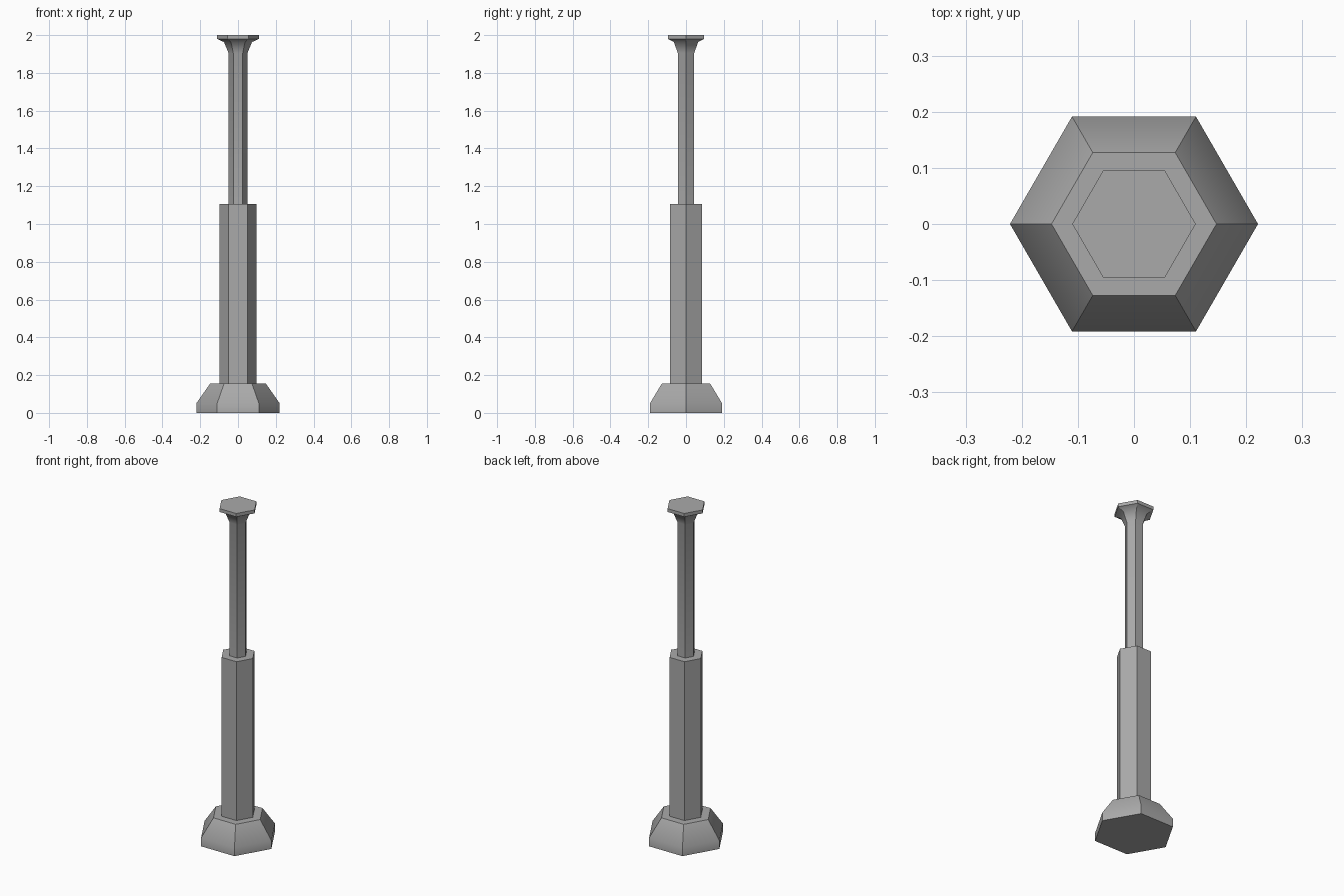
import bpy
import bmesh
from math import cos, sin, pi, radians

SIDES = 6

cube = bpy.data.objects.get("Cube")
if cube:
    bpy.data.objects.remove(cube, do_unlink=True)

grey = bpy.data.materials.new("grey metal")
grey.use_nodes = True
grey.diffuse_color = (0.4, 0.4, 0.4, 1)
grey.node_tree.nodes["Principled BSDF"].inputs["Base Color"].default_value = (0.4, 0.4, 0.4, 1)


def hex_part(name, profile):
    """Capped six-sided solid from (radius, height) pairs, bottom to top."""
    bm = bmesh.new()
    rings = [[bm.verts.new((r * cos(2 * pi * i / SIDES), r * sin(2 * pi * i / SIDES), z))
              for i in range(SIDES)] for r, z in profile]
    for low, high in zip(rings, rings[1:]):
        for i in range(SIDES):
            j = (i + 1) % SIDES
            bm.faces.new((low[i], low[j], high[j], high[i]))
    bm.faces.new(rings[0][::-1])
    bm.faces.new(rings[-1])
    bm.normal_update()
    # Smooth along the profile, crisp along the six corners and the rims
    for face in bm.faces:
        face.smooth = True
    for edge in bm.edges:
        a, b = edge.verts
        corner = abs(a.co.z - b.co.z) > 1e-4
        edge.smooth = not corner and edge.calc_face_angle() < radians(45)
    mesh = bpy.data.meshes.new(name)
    bm.to_mesh(mesh)
    bm.free()
    mesh.materials.append(grey)
    obj = bpy.data.objects.new(name, mesh)
    bpy.context.collection.objects.link(obj)
    return obj


# Heavy foot with a chamfered shoulder
hex_part("base", [(0.221, 0), (0.221, 0.05), (0.147, 0.156)])
# Thick outer sleeve
hex_part("lower_column", [(0.098, 0.156), (0.098, 1.107)])
# Thin rod flaring into a flat head
hex_part("upper_rod", [(0.05, 1.107), (0.05, 1.905), (0.074, 1.963), (0.11, 1.98), (0.11, 2.0)])
